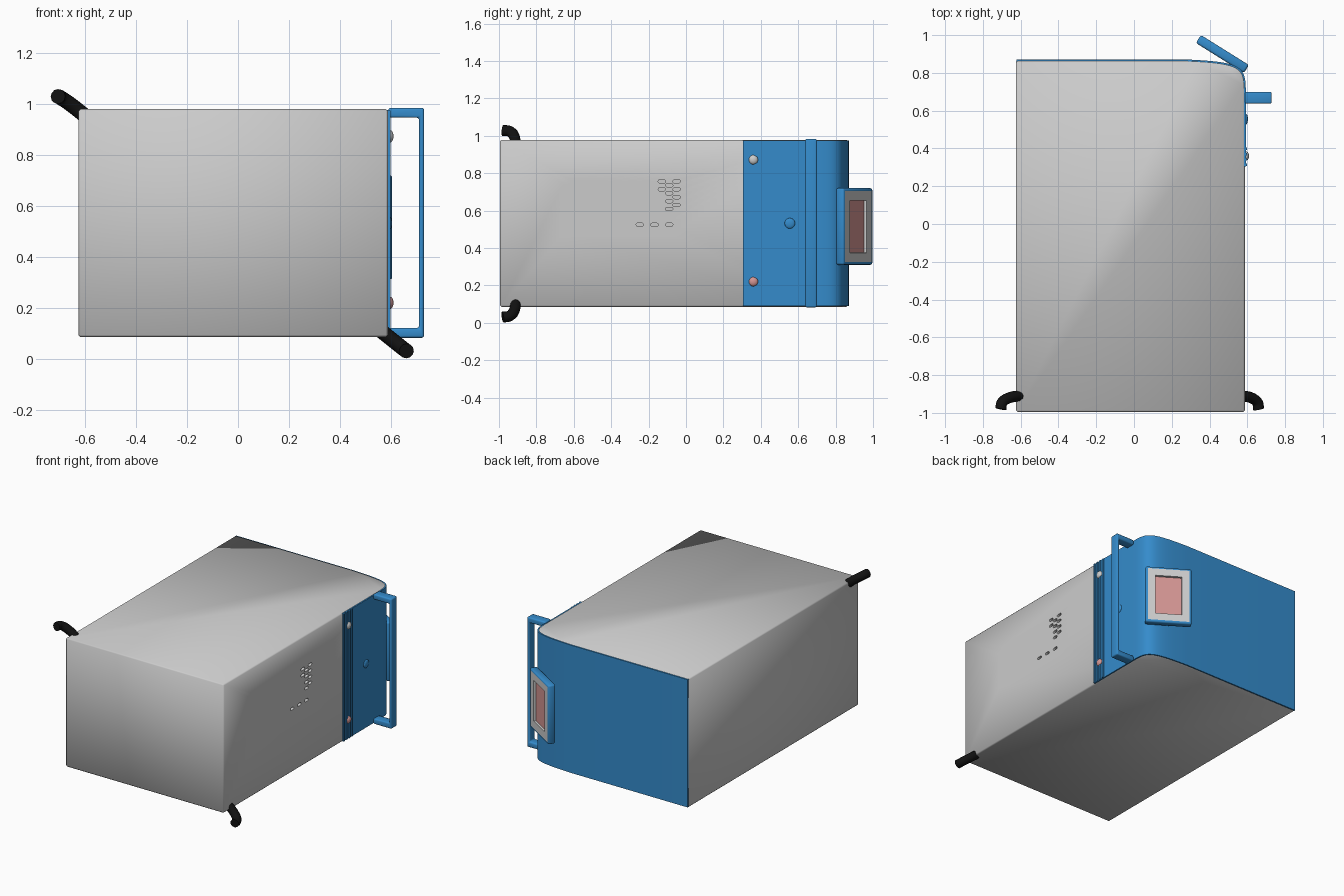
import bpy, bmesh, math
from mathutils import Matrix, Vector
from mathutils.geometry import interpolate_bezier

if "Cube" in bpy.data.objects:
    bpy.data.objects.remove(bpy.data.objects["Cube"])


def material(name, rgb):
    m = bpy.data.materials.new(name)
    m.use_nodes = True
    m.diffuse_color = (*rgb, 1)
    m.node_tree.nodes["Principled BSDF"].inputs["Base Color"].default_value = (*rgb, 1)
    return m


GREY = material("casing grey", (0.6, 0.6, 0.6))
BLUE = material("panel blue", (0.035, 0.26, 0.6))
BLACK = material("hose black", (0.006, 0.006, 0.006))
PINK = material("screen pink", (0.65, 0.3, 0.29))

# Axis swaps: extrude profiles along x (given as y, z) or along y (given as z, x)
ALONG_X = Matrix(((0, 0, 1, 0), (1, 0, 0, 0), (0, 1, 0, 0), (0, 0, 0, 1)))
ALONG_Y = ALONG_X @ ALONG_X


def smooth(ob, angle=50):
    bpy.ops.object.select_all(action='DESELECT')
    ob.select_set(True)
    bpy.context.view_layer.objects.active = ob
    bpy.ops.object.shade_smooth_by_angle(angle=math.radians(angle))


def finish(name, bm, mats, matrix=None):
    bmesh.ops.recalc_face_normals(bm, faces=bm.faces)
    me = bpy.data.meshes.new(name)
    if matrix:
        bm.transform(matrix)
        bmesh.ops.recalc_face_normals(bm, faces=bm.faces)
    bm.to_mesh(me)
    bm.free()
    ob = bpy.data.objects.new(name, me)
    bpy.context.collection.objects.link(ob)
    for m in mats:
        me.materials.append(m)
    smooth(ob)
    return ob


def bevel_sharp(bm, width, segments=1):
    edges = [e for e in bm.edges if e.calc_face_angle(0) > 0.7]
    bmesh.ops.bevel(bm, geom=edges, offset=width, segments=segments,
                    profile=0.5, affect='EDGES', clamp_overlap=True)


def prism(name, outlines, lo, hi, mat, matrix=None, bevel=0, segments=1):
    """Extrude one or more outlines from lo to hi."""
    bm = bmesh.new()
    for pts in outlines:
        face = bm.faces.new([bm.verts.new((a, b, lo)) for a, b in pts])
        top = bmesh.ops.extrude_face_region(bm, geom=[face])["geom"]
        for v in top:
            if isinstance(v, bmesh.types.BMVert):
                v.co.z = hi
    bmesh.ops.recalc_face_normals(bm, faces=bm.faces)
    if bevel:
        bevel_sharp(bm, bevel, segments)
    return finish(name, bm, [mat], matrix)


def rect(a0, a1, b0, b1):
    return [(a0, b0), (a1, b0), (a1, b1), (a0, b1)]


# Casing: box with one swept rear corner
LEFT, RIGHT, FRONT, BACK, BOTTOM, TOP = -0.625, 0.587, -0.995, 0.866, 0.086, 0.978
corner = [p.to_2d() for p in interpolate_bezier(
    Vector((RIGHT, 0.69, 0)), Vector((RIGHT, 0.83, 0)),
    Vector((0.58, 0.852, 0)), Vector((0.28, BACK, 0)), 16)]
casing = prism("casing", [[(LEFT, FRONT), (RIGHT, FRONT), *corner, (LEFT, BACK)]],
               BOTTOM, TOP, GREY, bevel=0.008)

# Vent slots: staggered rounded holes cut into the side
def slot(y, z, half=0.02, r=0.009):
    pts = []
    for side in (1, -1):
        for k in range(5):
            a = math.pi * (k / 4 - 0.5)
            pts.append((y + side * (half - r + r * math.cos(a)), z + side * r * math.sin(a)))
    return pts


slots = [slot(-0.64 + 0.0393 * c, 0.735 + 0.021 * (c % 2) - 0.042 * r)
         for c in range(16) for r in range(7)]
cutter = prism("vent_cutter", slots, RIGHT - 0.04, RIGHT + 0.02, GREY, ALONG_X)
cutter.hide_render = True
mod = casing.modifiers.new("vents", 'BOOLEAN')
mod.operation, mod.object, mod.solver = 'DIFFERENCE', cutter, 'EXACT'
bpy.context.view_layer.objects.active = casing
bpy.ops.object.modifier_apply(modifier=mod.name)
bpy.data.objects.remove(cutter)
smooth(casing)

# Blue panel: thin shell wrapping the side, the swept corner and the back
path = [Vector((RIGHT, 0.305)), *corner, Vector((LEFT + 0.002, BACK))]


def offset(d):
    out = []
    for i, p in enumerate(path):
        t = path[min(i + 1, len(path) - 1)] - path[max(i - 1, 0)]
        n = Vector((t.y, -t.x)).normalized()
        out.append(tuple(p + n * d))
    return out


prism("blue_panel", [offset(0.005) + offset(-0.008)[::-1]], BOTTOM + 0.004, TOP - 0.004, BLUE)

# Vertical ribs at the panel's leading edge
prism("panel_ribs", [rect(y, y + 0.013, BOTTOM + 0.005, TOP - 0.005)
                     for y in (0.306, 0.335, 0.363, 0.392)],
      RIGHT, RIGHT + 0.011, BLUE, ALONG_X)

# Indicator lamps and round button
for name, y, z, r, depth, mat in (("upper_lamp", 0.36, 0.872, 0.025, 0.016, GREY),
                                  ("lower_lamp", 0.36, 0.22, 0.025, 0.016, PINK),
                                  ("round_button", 0.555, 0.532, 0.028, 0.01, BLUE)):
    bm = bmesh.new()
    bmesh.ops.create_uvsphere(bm, u_segments=20, v_segments=12, radius=1)
    finish(name, bm, [mat], Matrix.Translation((RIGHT + 0.006, y, z))
           @ Matrix.Diagonal((depth, r, r, 1)))

# Grab handle: U-shaped bar, outline given as (z, x)
prism("handle", [[(0.083, 0.588), (0.083, 0.729), (0.983, 0.729), (0.983, 0.588),
                  (0.945, 0.588), (0.945, 0.709), (0.121, 0.709), (0.121, 0.588)]],
      0.637, 0.7, BLUE, ALONG_Y, bevel=0.009, segments=3)

# Display: tilted slab with a grey face and a recessed screen
bm = bmesh.new()
bmesh.ops.create_cube(bm, size=1, matrix=Matrix.Diagonal((0.3, 0.05, 0.41, 1)))
bevel_sharp(bm, 0.011, 2)
bm.normal_update()
face = max(bm.faces, key=lambda f: f.calc_center_median().y + f.calc_area())
if face.normal.y < 0.9:
    face = max((f for f in bm.faces if f.normal.y > 0.99), key=lambda f: f.calc_area())
bmesh.ops.inset_region(bm, faces=[face], thickness=0.006)
face.material_index = 1
for f in bmesh.ops.inset_region(bm, faces=[face], thickness=0.07)["faces"]:
    f.material_index = 1
for f in bmesh.ops.inset_region(bm, faces=[face], thickness=0.002, depth=-0.015)["faces"]:
    f.material_index = 1
face.material_index = 2
finish("display", bm, [BLUE, GREY, PINK],
       Matrix.Translation((0.468, 0.9, 0.515)) @ Matrix.Rotation(math.radians(-32), 4, 'Z'))

# Hoses at two opposite front corners
def hose(name, points):
    cu = bpy.data.curves.new(name, 'CURVE')
    cu.dimensions = '3D'
    cu.bevel_depth, cu.bevel_resolution, cu.use_fill_caps = 0.029, 4, True
    cu.resolution_u = 5
    sp = cu.splines.new('BEZIER')
    sp.bezier_points.add(len(points) - 1)
    for bp, p in zip(sp.bezier_points, points):
        bp.co = p
        bp.handle_left_type = bp.handle_right_type = 'AUTO'
    cu.materials.append(BLACK)
    ob = bpy.data.objects.new(name, cu)
    bpy.context.collection.objects.link(ob)
    bpy.ops.object.select_all(action='DESELECT')
    ob.select_set(True)
    bpy.context.view_layer.objects.active = ob
    bpy.ops.object.convert(target='MESH')
    smooth(bpy.context.object)


hose("upper_hose", [(-0.59, -0.91, 0.945), (-0.66, -0.92, 1.0),
                    (-0.698, -0.945, 1.025), (-0.705, -0.98, 1.028)])
hose("lower_hose", [(0.56, -0.91, 0.11), (0.62, -0.92, 0.062),
                    (0.653, -0.945, 0.036), (0.66, -0.98, 0.031)])
